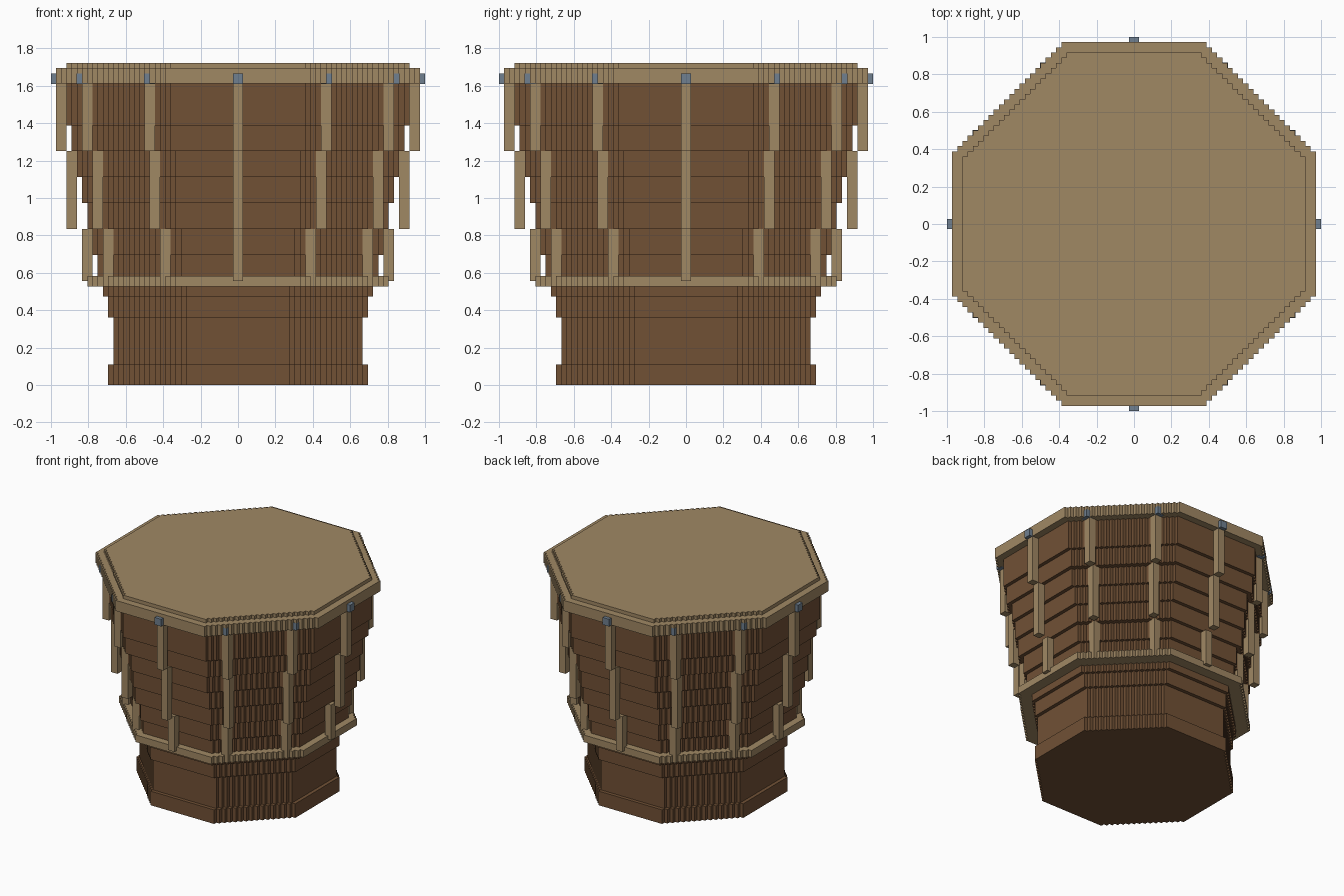
import bpy, bmesh, math

if "Cube" in bpy.data.objects:
    bpy.data.objects.remove(bpy.data.objects["Cube"])

V = 1 / 36  # size of one block


def material(name, color):
    m = bpy.data.materials.new(name)
    m.diffuse_color = (*color, 1)
    m.use_nodes = True
    m.node_tree.nodes["Principled BSDF"].inputs["Base Color"].default_value = m.diffuse_color
    return m


WOOD = material("brown wood", (0.165, 0.082, 0.036))
HIDE = material("tan hide", (0.352, 0.246, 0.127))
STEEL = material("grey blue steel", (0.162, 0.216, 0.279))


def outline(a):
    """Octagon with stair-stepped diagonals, a = half width in blocks."""
    s = round(0.4 * a)
    pts = [(a, s)]
    for i in range(a - s):
        pts += [(a - i - 1, s + i), (a - i - 1, s + i + 1)]
    full = []
    for k in range(4):
        for x, y in pts:
            for _ in range(k):
                x, y = -y, x
            full.append((x, y))
    return full


def finish(bm, name, mat):
    bmesh.ops.recalc_face_normals(bm, faces=bm.faces)
    mesh = bpy.data.meshes.new(name)
    bm.to_mesh(mesh)
    bm.free()
    mesh.materials.append(mat)
    bpy.context.collection.objects.link(bpy.data.objects.new(name, mesh))


def layers(name, mat, steps):
    """Stack of stepped octagons: (half width, bottom, top) in blocks."""
    bm = bmesh.new()
    for a, z0, z1 in steps:
        face = bm.faces.new([bm.verts.new((x * V, y * V, z0 * V)) for x, y in outline(a)])
        top = bmesh.ops.extrude_face_region(bm, geom=[face])["geom"]
        verts = [g for g in top if isinstance(g, bmesh.types.BMVert)]
        bmesh.ops.translate(bm, verts=verts, vec=(0, 0, (z1 - z0) * V))
    finish(bm, name, mat)


def block(name, mat, cx, cy, z0, z1, grow=0.0):
    """Axis-aligned block, two blocks wide."""
    bm = bmesh.new()
    bmesh.ops.create_cube(bm, size=1)
    for v in bm.verts:
        v.co = (cx * V + v.co.x * 2 * (V + grow), cy * V + v.co.y * 2 * (V + grow),
                (z0 + (v.co.z + 0.5) * (z1 - z0)) * V)
    finish(bm, name, mat)


# wooden foot and flaring shell
layers("foot", WOOD, [(25, 0, 4), (24, 4, 13), (25, 13, 17), (26, 17, 20)])
layers("shell", WOOD, [(27 + i, 20 + 5 * i, 25 + 5 * i) for i in range(6)] + [(33, 50, 58)])

# lower ring, rim and drum head
layers("lower_ring", HIDE, [(29, 19, 21)])
layers("rim", HIDE, [(35, 58, 61)])
layers("drum_head", HIDE, [(33, 61, 62)])

# twelve straps in three stepped pieces, each with a steel stud on the rim
for k in range(12):
    c, s = math.cos(k * math.pi / 6), math.sin(k * math.pi / 6)

    def spot(r):
        return int(r * c + math.copysign(1e-6, c)), int(r * s + math.copysign(1e-6, s))

    for part, r, z0, z1 in (("lower", 29, 20, 30), ("middle", 32, 30, 45), ("upper", 34, 45, 58)):
        block(f"{part}_strap_{k}", HIDE, *spot(r), z0, z1)
    block(f"stud_{k}", STEEL, *spot(35), 57.95, 60, 0.0015 if k % 3 else 0)
